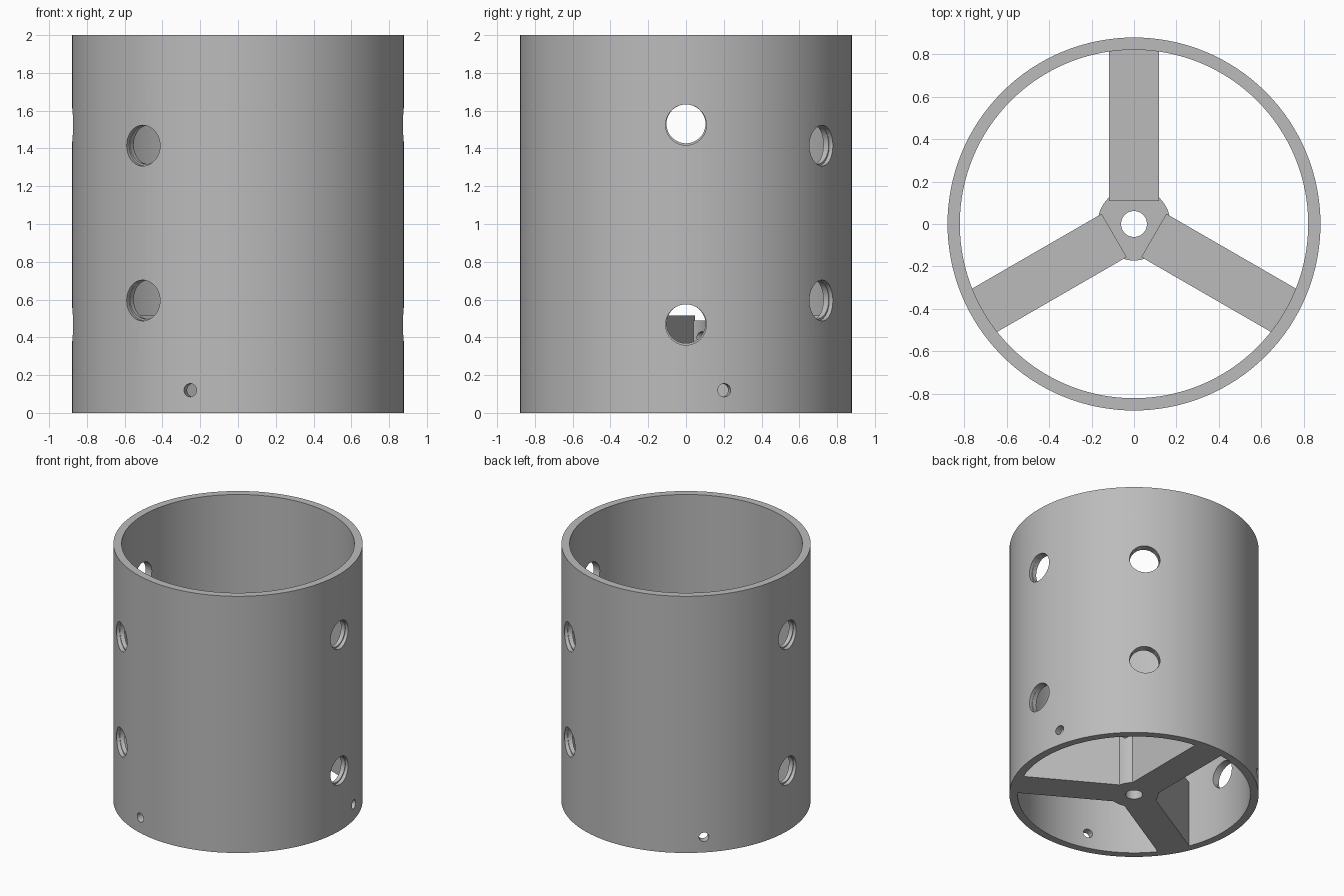
import bpy
from math import radians, cos, sin, pi
from mathutils import Matrix

if "Cube" in bpy.data.objects:
    bpy.data.objects.remove(bpy.data.objects["Cube"], do_unlink=True)

HEIGHT, OUTER, INNER = 2.0, 0.88, 0.822
HUB_HEIGHT, SPOKE_HEIGHT = 0.49, 0.516

grey = bpy.data.materials.new("plain grey")
grey.use_nodes = True
grey.diffuse_color = (0.5, 0.5, 0.5, 1)
grey.node_tree.nodes["Principled BSDF"].inputs["Base Color"].default_value = (0.5, 0.5, 0.5, 1)


def cylinder(name, radius, bottom, top, sides):
    bpy.ops.mesh.primitive_cylinder_add(
        vertices=sides, radius=radius, depth=top - bottom, location=(0, 0, (bottom + top) / 2))
    obj = bpy.context.object
    obj.name = name
    return obj


def cut(target, cutter):
    mod = target.modifiers.new("cut", "BOOLEAN")
    mod.operation = "DIFFERENCE"
    mod.solver = "EXACT"
    mod.object = cutter
    bpy.context.view_layer.objects.active = target
    bpy.ops.object.modifier_apply(modifier=mod.name)
    bpy.data.objects.remove(cutter, do_unlink=True)


def drill(target, radius, angle, z, start, end, sides=48):
    """Cut a round radial hole at an angle and height, between two radii."""
    bit = cylinder("drill", radius, start, end, sides)
    bit.matrix_world = (Matrix.Translation((0, 0, z)) @ Matrix.Rotation(radians(angle), 4, "Z")
                        @ Matrix.Rotation(pi / 2, 4, "Y") @ Matrix.Translation((0, 0, (start + end) / 2)))
    cut(target, bit)


def finish(obj):
    obj.data.materials.clear()
    obj.data.materials.append(grey)
    bpy.ops.object.select_all(action="DESELECT")
    obj.select_set(True)
    bpy.context.view_layer.objects.active = obj
    bpy.ops.object.shade_smooth_by_angle(angle=radians(30))


# Open tube wall
wall = cylinder("tube_wall", OUTER, 0, HEIGHT, 128)
cut(wall, cylinder("bore", INNER, -0.1, HEIGHT + 0.1, 128))

# Large stepped holes, in two opposed pairs
for angle, heights in ((0, (0.467, 1.525)), (55, (0.595, 1.415))):
    for side in (angle, angle + 180):
        for z in heights:
            drill(wall, 0.108, side, z, 0.85, 1.0)
            drill(wall, 0.103, side, z + 0.005, 0.7, 1.0)

# Small screw holes near the foot
for i in range(3):
    drill(wall, 0.035, 13.3 + 120 * i, 0.12, 0.7, 1.0, 32)
finish(wall)

# Central hub with a bore and radial screw holes
hub = cylinder("hub", 0.172, 0, HUB_HEIGHT, 64)
cut(hub, cylinder("bore", 0.061, -0.1, 1, 48))
for i in range(3):
    drill(hub, 0.03, 30 + 120 * i, 0.4, 0.03, 0.3, 24)
finish(hub)

# Three upright spokes joining the hub to the wall
for i, name in enumerate(("back", "right", "left")):
    angle = radians(90 + 120 * i)
    start, end = 0.108, 0.83
    middle = (start + end) / 2
    bpy.ops.mesh.primitive_cube_add(
        size=1, location=(middle * cos(angle), middle * sin(angle), SPOKE_HEIGHT / 2),
        rotation=(0, 0, angle))
    spoke = bpy.context.object
    spoke.name = name + "_spoke"
    spoke.scale = (end - start, 0.236, SPOKE_HEIGHT)
    finish(spoke)
